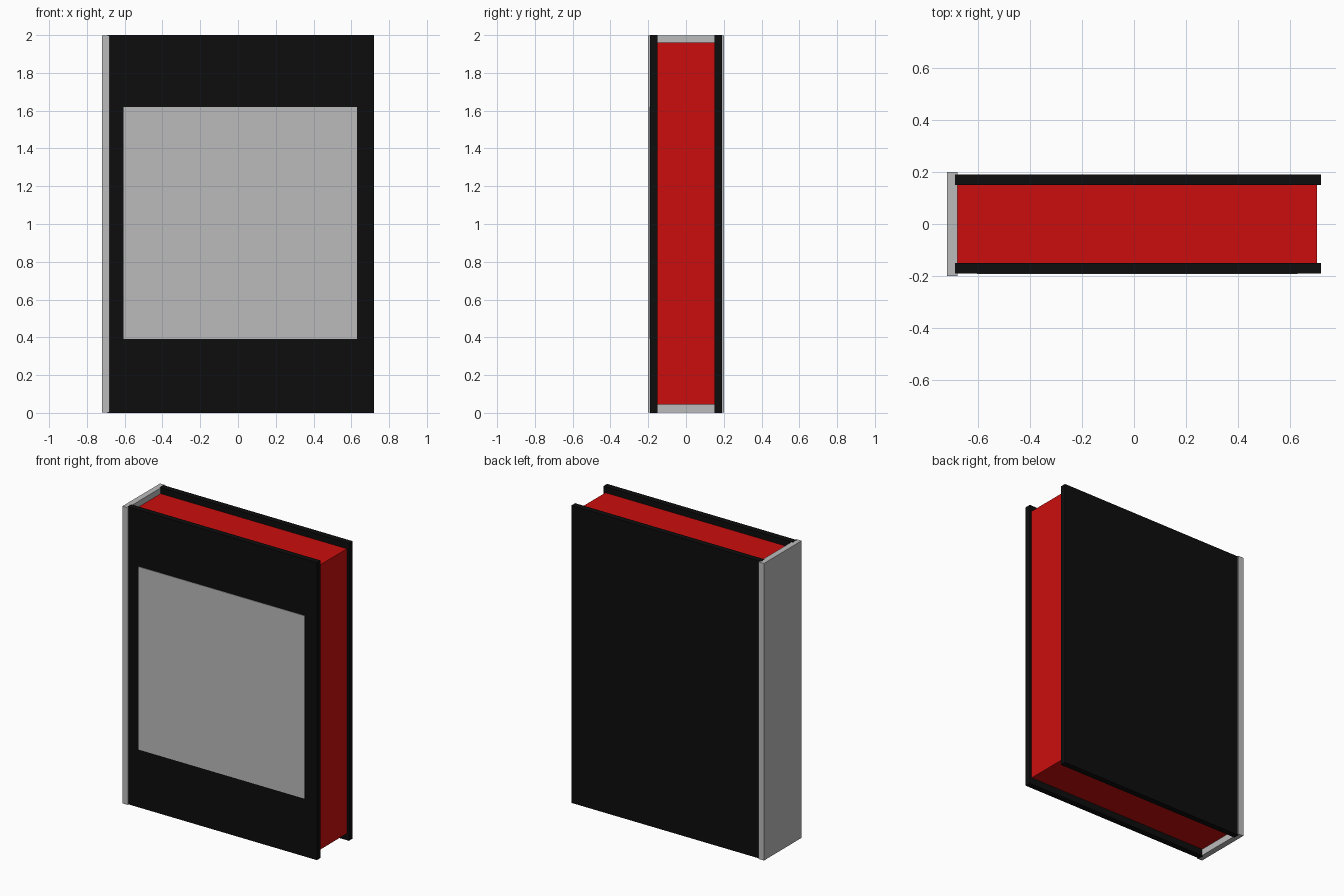
import bpy

# Remove the default cube
cube = bpy.data.objects.get("Cube")
if cube:
    bpy.data.objects.remove(cube, do_unlink=True)


def make_material(name, rgb):
    mat = bpy.data.materials.new(name)
    mat.use_nodes = True
    colour = (*rgb, 1.0)
    mat.diffuse_color = colour
    mat.node_tree.nodes["Principled BSDF"].inputs["Base Color"].default_value = colour
    return mat


def box(name, low, high, mat):
    """Add a box spanning two opposite corners."""
    centre = [(a + b) / 2 for a, b in zip(low, high)]
    bpy.ops.mesh.primitive_cube_add(size=1, location=centre)
    obj = bpy.context.object
    obj.name = name
    obj.scale = [b - a for a, b in zip(low, high)]
    bpy.ops.object.transform_apply(location=False, rotation=False, scale=True)
    obj.data.materials.append(mat)
    return obj


black = make_material("cover black", (0.004, 0.004, 0.004))
red = make_material("page red", (0.60, 0.004, 0.004))
grey = make_material("light grey", (0.50, 0.50, 0.50))

# Page block, set in from the cover edges
box("page_block", (-0.685, -0.15, 0.045), (0.705, 0.15, 1.96), red)

# Matching front and back covers
for name, y in (("front_cover", -0.17), ("back_cover", 0.17)):
    box(name, (-0.69, y - 0.02, 0), (0.72, y + 0.02, 2), black)

# Spine, slightly wider than the covers
box("spine", (-0.72, -0.20, 0.001), (-0.68, 0.20, 1.999), grey)

# Thin panel on the front cover
box("front_panel", (-0.605, -0.193, 0.39), (0.63, -0.189, 1.62), grey)
